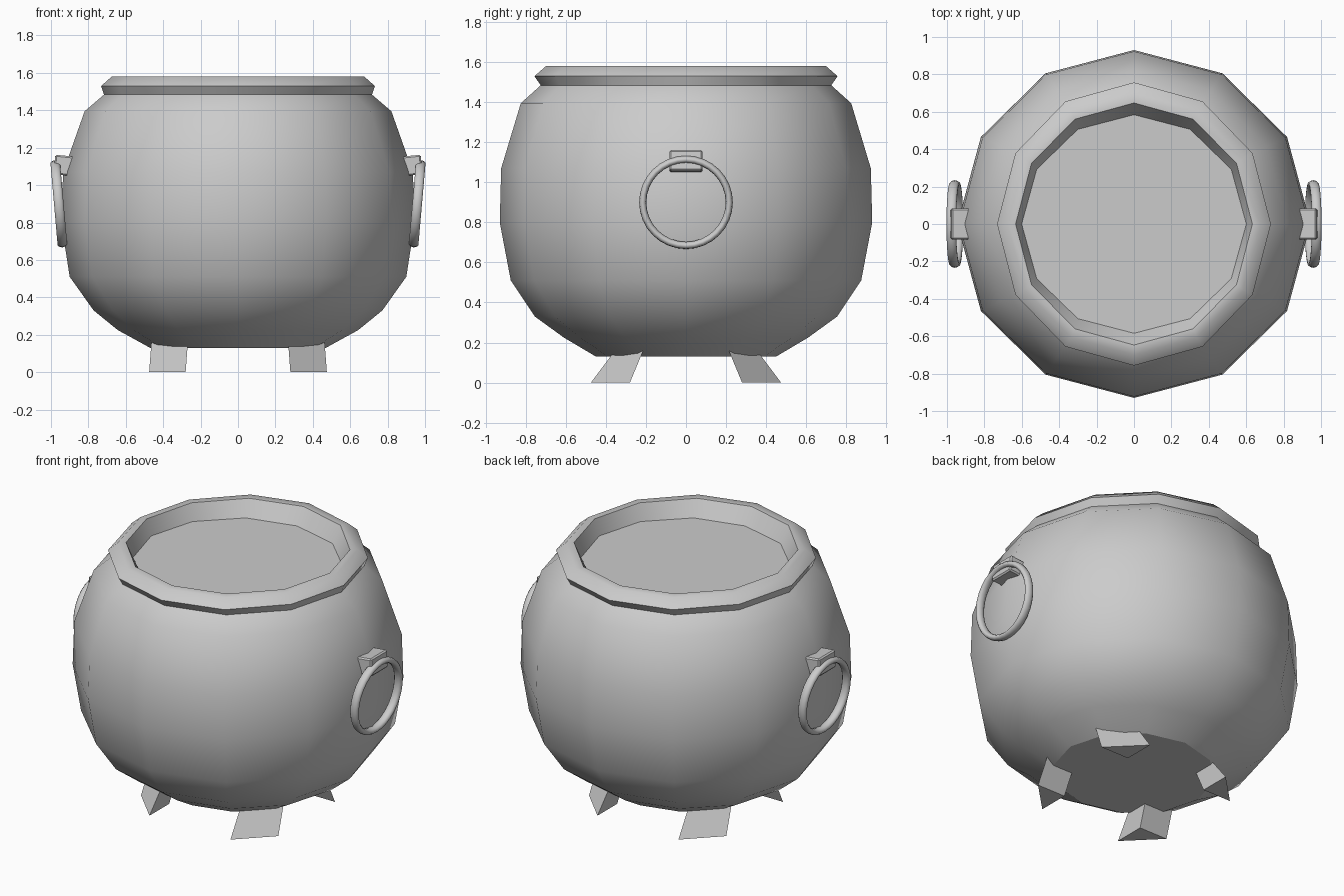
import bpy, bmesh
from math import radians, cos, sin, pi
from mathutils import Matrix

if "Cube" in bpy.data.objects:
    bpy.data.objects.remove(bpy.data.objects["Cube"])


def finish(name, bm, smooth=None):
    bmesh.ops.recalc_face_normals(bm, faces=bm.faces)
    me = bpy.data.meshes.new(name)
    bm.to_mesh(me)
    bm.free()
    ob = bpy.data.objects.new(name, me)
    bpy.context.collection.objects.link(ob)
    if smooth:
        bpy.ops.object.select_all(action='DESELECT')
        bpy.context.view_layer.objects.active = ob
        ob.select_set(True)
        bpy.ops.object.shade_smooth_by_angle(angle=radians(smooth))
    return ob


def lathe(name, profile, smooth, closed=False, n=12):
    """Revolve (x radius, y radius, z) points into n-sided rings."""
    bm = bmesh.new()
    rings = [[bm.verts.new((rx * cos(2 * pi * i / n), ry * sin(2 * pi * i / n), z))
              for i in range(n)] for rx, ry, z in profile]
    pairs = list(zip(rings, rings[1:]))
    if closed:
        pairs.append((rings[-1], rings[0]))
    for a, b in pairs:
        for i in range(n):
            j = (i + 1) % n
            bm.faces.new((a[i], a[j], b[j], b[i]))
    return finish(name, bm, smooth)


def disc(name, rx, ry, z, down=False, n=12):
    bm = bmesh.new()
    f = bm.faces.new([bm.verts.new((rx * cos(2 * pi * i / n), ry * sin(2 * pi * i / n), z))
                      for i in range(n)])
    ob = finish(name, bm)
    if (ob.data.polygons[0].normal.z < 0) != down:
        ob.data.flip_normals()
    return ob


# Round-bellied pot body and its flat base
lathe("pot_body", [(.47, .45, .13), (.643, .61, .225), (.772, .755, .33),
                   (.90, .875, .51), (.945, .93, .80), (.935, .923, 1.07),
                   (.82, .825, 1.395), (.715, .725, 1.485)], 60)
disc("pot_base", .47, .45, .13, down=True)

# Bevelled rim with inward-sloping inner wall, and the contents inside
lathe("rim", [(.715, .722, 1.48), (.732, .757, 1.53), (.675, .70, 1.58),
              (.633, .647, 1.58), (.60, .583, 1.48)], 43, closed=True)
disc("contents", .605, .588, 1.482)

# Four splayed legs with triangular section
for sx, sy, label in ((1, -1, "front_right"), (-1, -1, "front_left"),
                      (1, 1, "back_right"), (-1, 1, "back_left")):
    bm = bmesh.new()
    levels = [(0, .28, .475, .28, .475), (.20, .265, .46, .197, .325)]
    low, high = [[bm.verts.new((sx * x, sy * y, z))
                  for x, y in ((x0, y0), (x1, y0), (x0, y1))]
                 for z, x0, x1, y0, y1 in levels]
    bm.faces.new(low)
    bm.faces.new(high)
    for i in range(3):
        j = (i + 1) % 3
        bm.faces.new((low[i], low[j], high[j], high[i]))
    finish(label + "_leg", bm)

# Ring handles hanging from small blocks, slightly tilted outwards
for s, label in ((1, "right"), (-1, "left")):
    bm = bmesh.new()
    n, m = 32, 10
    grid = [[bm.verts.new((.027 * sin(2 * pi * j / m),
                           (.216 + .018 * cos(2 * pi * j / m)) * cos(2 * pi * i / n),
                           (.216 + .018 * cos(2 * pi * j / m)) * sin(2 * pi * i / n)))
             for j in range(m)] for i in range(n)]
    for i in range(n):
        for j in range(m):
            a, b = grid[i], grid[(i + 1) % n]
            k = (j + 1) % m
            bm.faces.new((a[j], b[j], b[k], a[k]))
    bm.transform(Matrix.Translation((s * .958, 0, .90)) @ Matrix.Rotation(radians(5 * s), 4, 'Y'))
    finish(label + "_ring", bm, 50)

    bm = bmesh.new()
    bmesh.ops.create_cube(bm, size=1)
    bm.transform(Matrix.Diagonal((.10, .165, .105, 1)))
    bmesh.ops.bevel(bm, geom=list(bm.edges), offset=.008, segments=1, affect='EDGES')
    bm.transform(Matrix.Translation((s * .932, 0, 1.105)) @ Matrix.Rotation(radians(-6 * s), 4, 'Y'))
    finish(label + "_ring_mount", bm)
